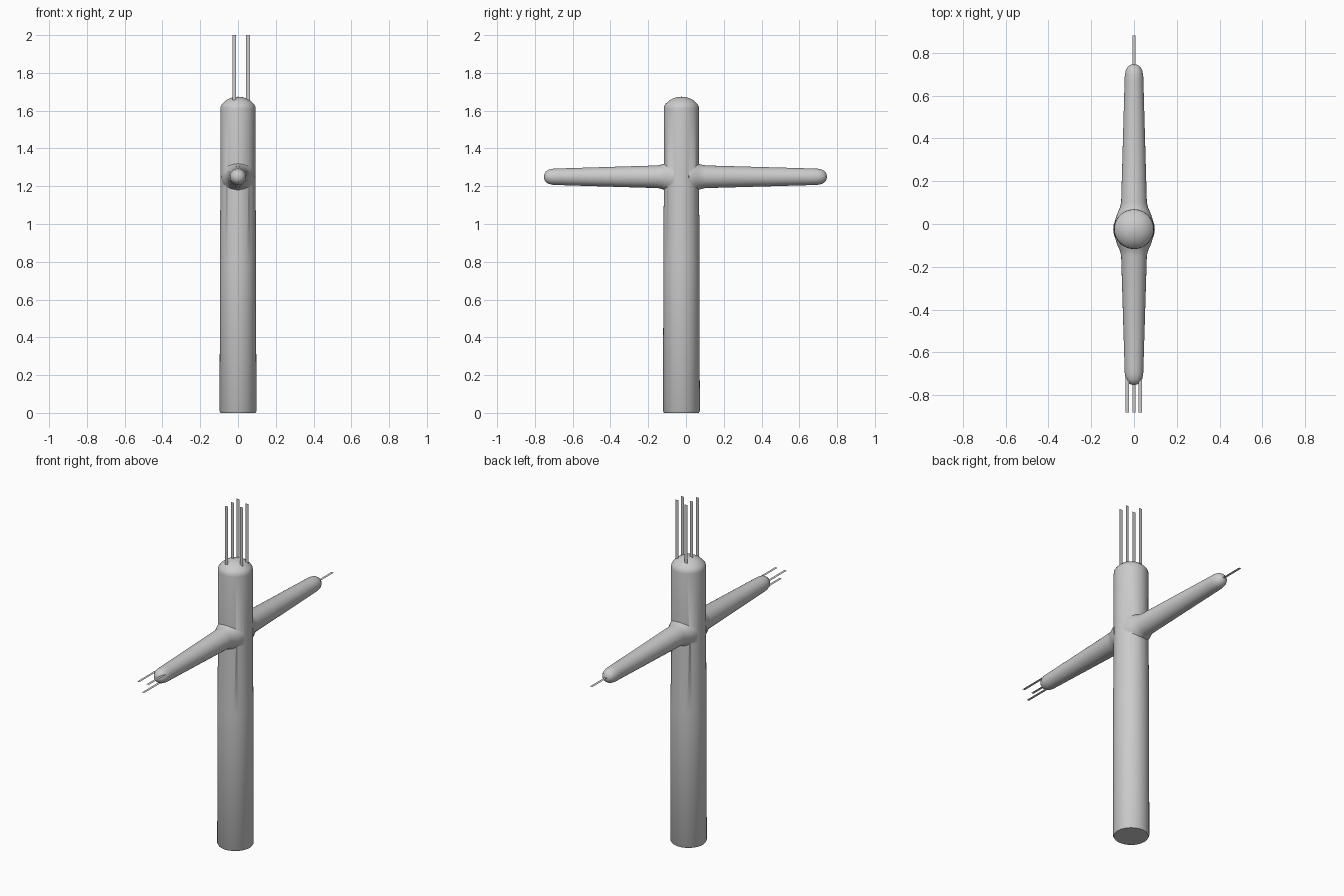
import bpy, bmesh, math
from mathutils import Matrix, Vector

cube = bpy.data.objects.get("Cube")
if cube:
    bpy.data.objects.remove(cube, do_unlink=True)

grey = bpy.data.materials.new("plain_grey")
grey.use_nodes = True
colour = (0.6, 0.6, 0.6, 1)
grey.diffuse_color = colour
grey.node_tree.nodes["Principled BSDF"].inputs["Base Color"].default_value = colour


def add_object(name, bm):
    mesh = bpy.data.meshes.new(name)
    bm.to_mesh(mesh)
    bm.free()
    mesh.materials.append(grey)
    obj = bpy.data.objects.new(name, mesh)
    bpy.context.collection.objects.link(obj)
    return obj


def lathe(name, profile, matrix, sides=48):
    """Closed turned solid from (radius, height) pairs."""
    bm = bmesh.new()
    verts = [bm.verts.new((r, 0, h)) for r, h in profile]
    edges = [bm.edges.new(pair) for pair in zip(verts, verts[1:])]
    bmesh.ops.spin(bm, geom=verts + edges, axis=(0, 0, 1), cent=(0, 0, 0),
                   angle=math.tau, steps=sides, use_duplicate=False)
    bmesh.ops.remove_doubles(bm, verts=bm.verts, dist=0.0005)
    bmesh.ops.recalc_face_normals(bm, faces=bm.faces)
    bm.transform(matrix)
    return add_object(name, bm)


def spike(name, start, end, width):
    """Flat strip, its width along x."""
    side = Vector((width / 2, 0, 0))
    a, b = Vector(start), Vector(end)
    bm = bmesh.new()
    bm.faces.new([bm.verts.new(p) for p in (a - side, a + side, b + side, b - side)])
    return add_object(name, bm)


POST_Y, ARM_Z = -0.024, 1.25

# Upright post with a domed top
post = lathe("post", [(0, 0), (0.092, 0), (0.097, 0.008), (0.096, 0.8), (0.093, 1.2),
                      (0.093, 1.61), (0.091, 1.625), (0.083, 1.637), (0.065, 1.654),
                      (0.045, 1.665), (0.022, 1.672), (0, 1.674)],
             Matrix.Translation((0, POST_Y, 0)))

# Tapering arms, flared where they meet the post
for name, sign, length in (("front_arm", -1, 0.728), ("back_arm", 1, 0.77)):
    flare = [(0, 0), (0.088, 0.04), (0.083, 0.06), (0.075, 0.08), (0.066, 0.1), (0.06, 0.125)]
    tip = [(0.044, length - 0.08), (0.043, length - 0.05), (0.038, length - 0.026),
           (0.028, length - 0.01), (0.015, length - 0.002), (0, length)]
    arm = lathe(name, flare + tip, Matrix.Translation((0, POST_Y, ARM_Z))
                @ Matrix.Rotation(-sign * math.pi / 2, 4, "X"))
    # Merge the arm into the post as one skin
    union = post.modifiers.new("join_" + name, "BOOLEAN")
    union.operation, union.solver, union.object = "UNION", "EXACT", arm
    bpy.context.view_layer.objects.active = post
    post.select_set(True)
    bpy.ops.object.modifier_apply(modifier=union.name)
    bpy.data.objects.remove(arm, do_unlink=True)

bpy.ops.object.shade_smooth_by_angle(angle=math.radians(45))

# Spikes on the post top
tops = [(-0.02, -0.08), (-0.02, -0.023), (-0.02, 0.03), (0.053, -0.045), (0.053, 0.007)]
for i, (x, y) in enumerate(tops):
    spike(f"top_spike_{i + 1}", (x, y, 1.65), (x, y, 2), 0.02)

# Spikes on the arm tips
for i, (x, z) in enumerate([(-0.032, 1.27), (0, 1.215), (0.029, 1.27)]):
    spike(f"front_spike_{i + 1}", (x, -0.72, z), (x, -0.88, z), 0.015)
spike("back_spike", (0, 0.72, ARM_Z), (0, 0.88, ARM_Z), 0.015)
